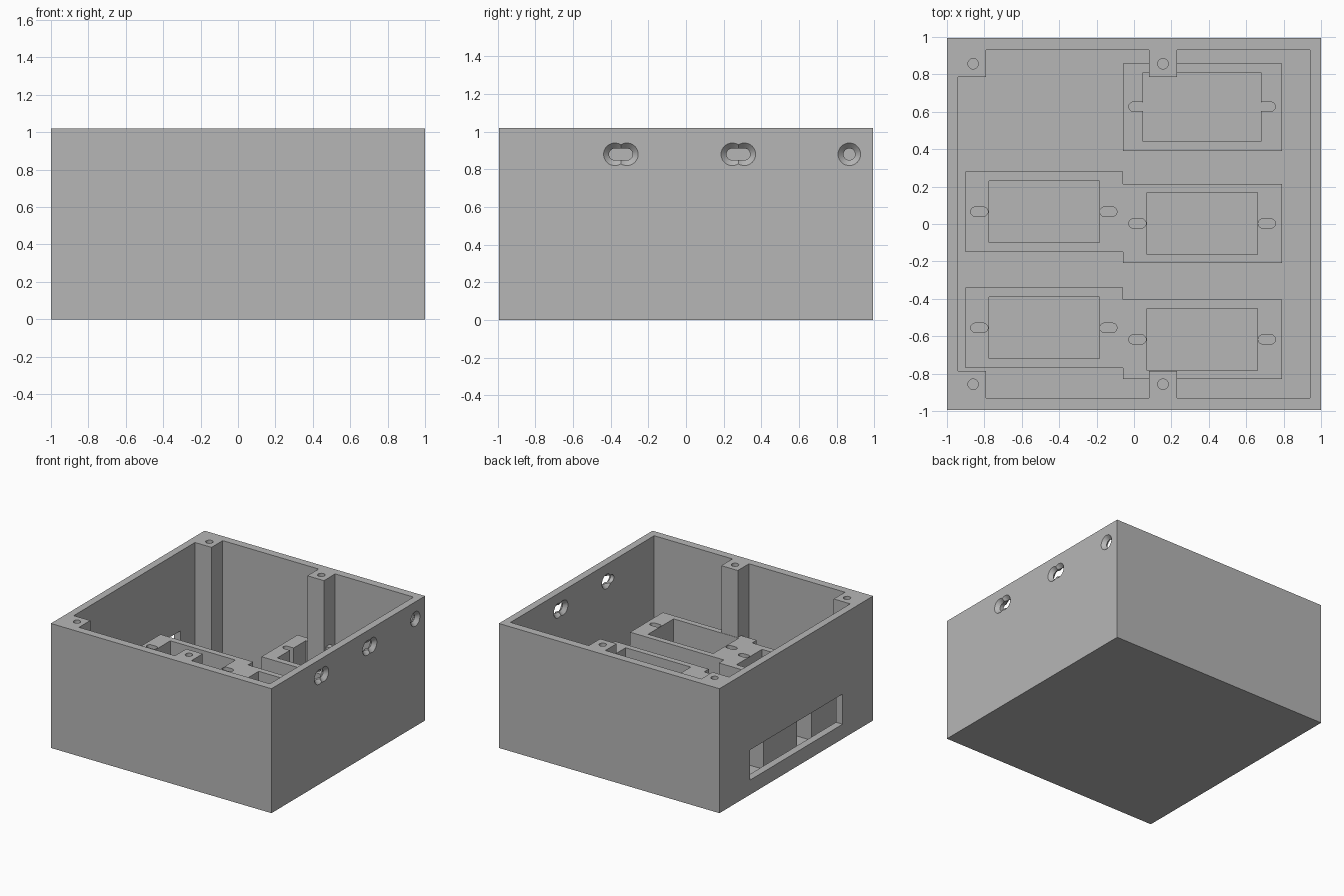
import bpy, bmesh, math
from mathutils import Matrix

old = bpy.data.objects.get("Cube")
if old:
    bpy.data.objects.remove(old, do_unlink=True)

HEIGHT, FLOOR, PAD_TOP = 1.02, 0.06, 0.47

grey = bpy.data.materials.new("plain grey")
grey.use_nodes = True
grey.diffuse_color = (0.47, 0.47, 0.47, 1)
grey.node_tree.nodes["Principled BSDF"].inputs["Base Color"].default_value = (0.47, 0.47, 0.47, 1)


def make(name, bm):
    bmesh.ops.recalc_face_normals(bm, faces=bm.faces)
    mesh = bpy.data.meshes.new(name)
    bm.to_mesh(mesh)
    bm.free()
    mesh.materials.append(grey)
    ob = bpy.data.objects.new(name, mesh)
    bpy.context.collection.objects.link(ob)
    return ob


def prism(name, points, z0, z1, matrix=Matrix()):
    """Extrude a flat outline from z0 to z1."""
    bm = bmesh.new()
    face = bm.faces.new([bm.verts.new((x, y, z0)) for x, y in points])
    ext = bmesh.ops.extrude_face_region(bm, geom=[face])
    top = [v for v in ext["geom"] if isinstance(v, bmesh.types.BMVert)]
    bmesh.ops.translate(bm, verts=top, vec=(0, 0, z1 - z0))
    bm.transform(matrix)
    return make(name, bm)


def rect(x0, x1, y0, y1):
    return [(x0, y0), (x1, y0), (x1, y1), (x0, y1)]


def stadium(cx, cy, half, r, n=12):
    """Round-ended slot outline; half is the offset of the end centres."""
    pts = []
    for side, start in ((1, -math.pi / 2), (-1, math.pi / 2)):
        for i in range(n + 1):
            a = start + math.pi * i / n
            pts.append((cx + side * half + r * math.cos(a), cy + r * math.sin(a)))
    return pts


def circle(cx, cy, r, n=24):
    return [(cx + r * math.cos(math.tau * i / n), cy + r * math.sin(math.tau * i / n)) for i in range(n)]


def cut(target, cutter):
    cutter.hide_render = True
    bpy.context.view_layer.objects.active = target
    mod = target.modifiers.new("cut", 'BOOLEAN')
    mod.operation, mod.solver, mod.object = 'DIFFERENCE', 'EXACT', cutter
    bpy.ops.object.modifier_apply(modifier=mod.name)
    bpy.data.objects.remove(cutter, do_unlink=True)


# Case: block with a cavity whose outline leaves four screw posts standing
case = prism("case", rect(-1, 1, -0.995, 0.995), 0, HEIGHT)
half = [(0.94, 0.93), (0.23, 0.93), (0.23, 0.785), (0.08, 0.785), (0.08, 0.93),
        (-0.79, 0.93), (-0.79, 0.785), (-0.94, 0.785)]
outline = half + [(x, -y) for x, y in reversed(half)]
cut(case, prism("cavity_cutter", outline, FLOOR, HEIGHT + 0.1))

# Screw holes in the posts
for x in (-0.86, 0.155):
    for y in (-0.857, 0.857):
        cut(case, prism("screw_cutter", circle(x, y, 0.028), HEIGHT - 0.4, HEIGHT + 0.1))

# Wide port in the side wall
cut(case, prism("port_cutter", rect(-1.1, -0.92, -0.6, 0.6), 0.12, 0.367))

# Cable holes in the other side wall, flared on both faces
to_x = Matrix(((0, 0, 1, 0), (1, 0, 0, 0), (0, 1, 0, 0), (0, 0, 0, 1)))
for y, offset in ((-0.346, 0.032), (0.278, 0.032), (0.868, 0)):
    shape = stadium(y, 0.88, offset, 0.031) if offset else circle(y, 0.88, 0.031)
    cut(case, prism("bore_cutter", shape, 0.9, 1.1, to_x))
    for dy in {offset, -offset}:
        for x, r_in, r_out in ((0.985, 0.025, 0.065), (0.955, 0.065, 0.025)):
            bm = bmesh.new()
            bmesh.ops.create_cone(bm, cap_ends=True, segments=32, radius1=r_in, radius2=r_out, depth=0.04)
            bm.transform(Matrix.Translation((x, y + dy, 0.88)) @ to_x)
            cut(case, make("flare_cutter", bm))


# Mounting pads: each pair is a stepped block with two pockets
def pad(name, points, pockets, slots):
    ob = prism(name, points, FLOOR, PAD_TOP)
    for p in pockets:
        cut(ob, prism("pocket_cutter", rect(*p), FLOOR - 0.1, PAD_TOP + 0.1))
    for x, y in slots:
        cut(ob, prism("slot_cutter", stadium(x, y, 0.021, 0.025), FLOOR - 0.1, PAD_TOP + 0.1))
    return ob


def pad_pair(name, left_y, right_y):
    l0, l1 = left_y - 0.215, left_y + 0.215
    r0, r1 = right_y - 0.212, right_y + 0.212
    points = [(-0.9, l0), (-0.06, l0), (-0.06, r0), (0.79, r0),
              (0.79, r1), (-0.06, r1), (-0.06, l1), (-0.9, l1)]
    pockets = [(-0.775, -0.185, left_y - 0.165, left_y + 0.165),
               (0.07, 0.66, right_y - 0.165, right_y + 0.165)]
    slots = [(-0.827, left_y), (-0.137, left_y), (0.018, right_y), (0.71, right_y)]
    return pad(name, points, pockets, slots)


parts = [
    case,
    pad_pair("middle_mounting_pads", 0.066, 0.003),
    pad_pair("front_mounting_pads", -0.555, -0.617),
    pad("back_mounting_pad", rect(-0.06, 0.79, 0.39, 0.857),
        [(0.048, 0.68, 0.44, 0.81)], [(0.018, 0.627), (0.71, 0.627)]),
]

# Round holes smooth, flat walls crisp
for ob in bpy.context.selected_objects:
    ob.select_set(False)
for ob in parts:
    ob.select_set(True)
bpy.context.view_layer.objects.active = case
bpy.ops.object.shade_smooth_by_angle(angle=math.radians(30))
